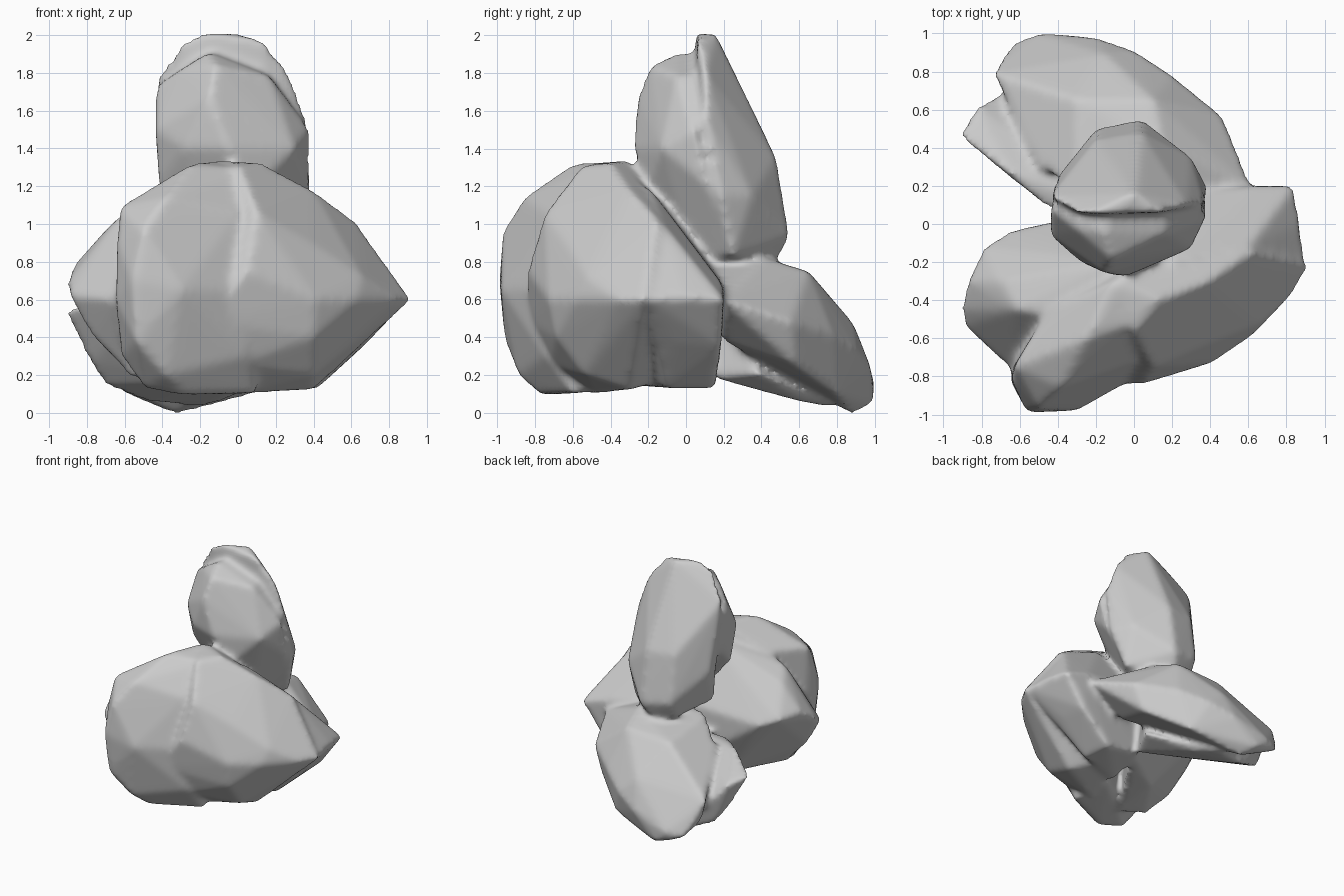
import bpy, bmesh


def lobe(bm, *points):
    """Add one convex rounded lobe, pulled over a few control points."""
    part = bmesh.new()
    for p in points:
        part.verts.new(p)
    hull = bmesh.ops.convex_hull(part, input=part.verts)
    loose = {g for g in hull["geom_interior"] + hull["geom_unused"]
             if isinstance(g, bmesh.types.BMVert)}
    bmesh.ops.delete(part, geom=list(loose), context='VERTS')
    bmesh.ops.recalc_face_normals(part, faces=part.faces)
    mesh = bpy.data.meshes.new("lobe")
    part.to_mesh(mesh)
    part.free()
    bm.from_mesh(mesh)
    bpy.data.meshes.remove(mesh)


def fused(name, bm):
    """Fuse all lobes into a single soft skin."""
    mesh = bpy.data.meshes.new(name)
    bm.to_mesh(mesh)
    bm.free()
    ob = bpy.data.objects.new(name, mesh)
    bpy.context.collection.objects.link(ob)
    fuse = ob.modifiers.new("fuse", 'REMESH')
    fuse.mode = 'VOXEL'
    fuse.voxel_size = 0.022
    fuse.use_smooth_shade = True
    soften = ob.modifiers.new("soften", 'SMOOTH')
    soften.factor = 0.5
    soften.iterations = 9


bm = bmesh.new()

# Upright petal: front and back layers with a groove between them
lobe(bm,
     (-.16, -.04, 1.91), (-.3, -.03, 1.82), (-.12, -.19, 1.84), (.17, -.05, 1.78),
     (.38, .04, 1.5), (.3, -.13, 1.4), (-.05, -.28, 1.4), (-.15, -.26, 1.67),
     (-.44, -.06, 1.5), (-.44, .08, 1.73), (-.42, 0, 1.2), (-.28, -.2, 1.4),
     (.1, -.2, 1.2), (.38, .12, 1.2), (-.2, 0, .95), (.1, .03, .82),
     (.15, .14, 1.8), (-.4, .16, 1.4), (.3, .2, .95), (-.1, .1, 1.9))
lobe(bm,
     (-.2, .05, 2.02), (0, .16, 2.01), (.14, .06, 1.97), (-.3, .06, 1.96),
     (-.44, .14, 1.77), (.28, .1, 1.8), (.37, .1, 1.55), (.39, .18, 1.15),
     (.04, .55, .93), (-.2, .5, .97), (.04, .48, 1.35), (-.2, .44, 1.36),
     (-.4, .25, 1.2), (0, .49, .82), (-.2, .42, .82), (-.1, .28, 1.71),
     (.3, .35, 1.15), (.1, .06, .8), (-.37, .15, .92), (.3, .25, .83))

# Large front petal: right bulge, its rear layer, left bulge, outer left layer
lobe(bm,
     (.14, -.4, 1.32), (0, -.56, 1.31), (-.1, -.3, 1.34), (.4, -.3, 1.18),
     (.62, -.15, 1.02), (.92, -.22, .6), (.84, -.36, .6), (.63, -.58, .6),
     (.41, -.73, .6), (.05, -.84, .75), (-.15, -.84, .48), (.1, -.75, 1.06),
     (.4, -.61, .9), (-.02, -.72, .25), (0, -.5, .1), (.4, -.3, .12),
     (.4, -.54, .2), (.2, 0, .95), (.65, .08, .62), (.1, 0, .2),
     (.4, -.69, .4), (.66, -.52, .72))
lobe(bm,
     (.84, .2, .6), (.62, .2, .67), (.87, 0, .62), (.9, -.2, .6),
     (.39, .16, .13), (.42, -.1, .13), (.66, .19, .35), (.68, -.05, .37),
     (.12, .13, .78), (.2, -.2, 1.2), (.05, .12, .2), (.6, -.12, 1),
     (0, -.25, .14))
lobe(bm,
     (-.64, -.82, .9), (-.65, -.82, .6), (-.56, -.99, .7), (-.3, -.98, .65),
     (-.5, -.97, .97), (-.63, -.75, 1.09), (-.25, -.6, 1.32), (-.1, -.3, 1.34),
     (-.38, -.86, 1.14), (-.54, -.96, .38), (-.38, -.89, .2), (-.28, -.77, .09),
     (-.5, -.72, .13), (-.62, -.68, .3), (0, -.15, 1.1), (0, -.3, .14),
     (0, -.81, .65), (0, -.72, 1.05), (.1, -.6, .1), (.05, -.5, 1.29),
     (-.45, -.45, 1.12), (.05, -.75, .3))
lobe(bm,
     (-.91, -.45, .68), (-.89, -.54, .62), (-.87, -.3, .78), (-.79, -.12, .75),
     (-.66, -.04, .7), (-.42, .01, .7), (-.7, -.3, .97), (-.62, -.45, 1.05),
     (-.64, -.77, .6), (-.77, -.52, .4), (-.58, -.55, .2), (-.3, -.15, .17),
     (0, .1, .8), (-.1, -.2, 1.24), (.1, .1, .2), (-.3, -.5, 1.17),
     (-.3, -.55, .12))

# Low rear petal: broad upper layer over a shorter lower layer
lobe(bm,
     (.62, .19, .6), (.47, .56, .48), (.2, .78, .42), (0, .91, .33),
     (-.2, .98, .24), (-.5, 1, .15), (-.64, .95, .12), (-.74, .79, .4),
     (-.7, .8, .22), (.1, .65, .75), (-.3, .65, .73), (-.15, .89, .47),
     (.1, .08, .81), (.15, .42, .82), (-.3, .15, .79), (-.33, .88, -.01),
     (-.4, .99, .05), (.1, .8, .1), (.38, .58, .25), (.3, .2, .38),
     (-.5, .3, .63))
lobe(bm,
     (-.92, .46, .54), (-.83, .61, .5), (-.7, .68, .35), (-.45, .08, .6),
     (-.66, .27, .64), (-.79, .5, .38), (-.78, .55, .26), (-.71, .62, .15),
     (-.5, .7, .06), (-.1, .6, .06), (.1, .16, .18), (0, .06, .6),
     (.22, .4, .2), (-.2, .77, .03))

fused("petal_cluster", bm)
